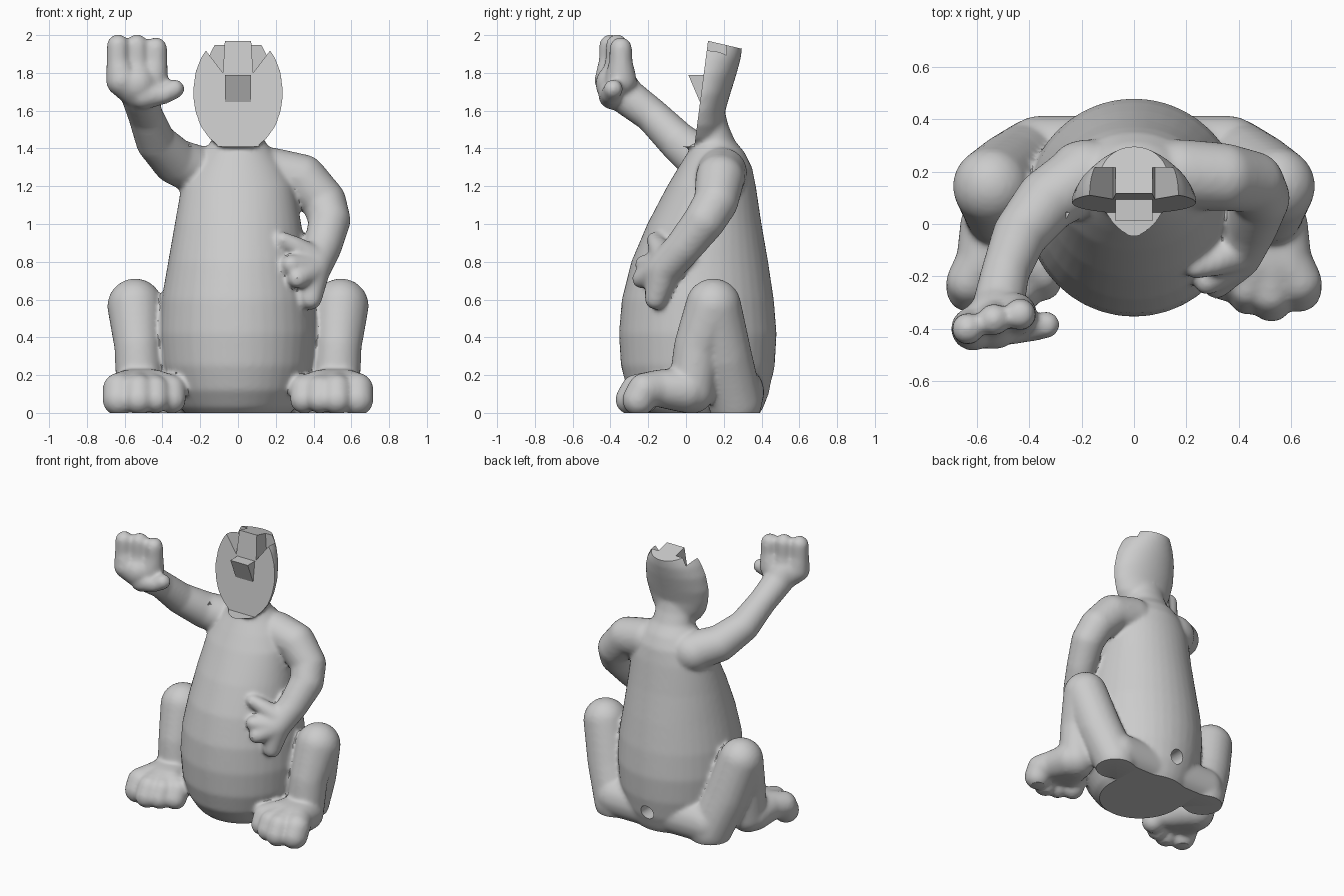
import bpy, bmesh, math
from mathutils import Vector

cube = bpy.data.objects.get("Cube")
if cube:
    bpy.data.objects.remove(cube)

grey = bpy.data.materials.new("plain_grey")
grey.use_nodes = True
grey.diffuse_color = (0.6, 0.6, 0.6, 1)
grey.node_tree.nodes["Principled BSDF"].inputs["Base Color"].default_value = (0.6, 0.6, 0.6, 1)


def make_object(name, bm):
    bmesh.ops.recalc_face_normals(bm, faces=bm.faces)
    mesh = bpy.data.meshes.new(name)
    bm.to_mesh(mesh)
    bm.free()
    mesh.materials.append(grey)
    obj = bpy.data.objects.new(name, mesh)
    bpy.context.collection.objects.link(obj)
    return obj


def limb(bm, points, flip=1):
    """Chain of tapered capsules through (x, y, z, radius) points."""
    for a, b in zip(points, points[1:]):
        part = bmesh.new()
        for x, y, z, r in (a, b):
            ball = bmesh.ops.create_icosphere(part, subdivisions=3, radius=r)
            bmesh.ops.translate(part, verts=ball["verts"], vec=(x * flip, y, z))
        hull = bmesh.ops.convex_hull(part, input=part.verts)
        spare = {v for v in hull["geom_interior"] + hull["geom_unused"]
                 if isinstance(v, bmesh.types.BMVert)}
        bmesh.ops.delete(part, geom=list(spare), context='VERTS')
        bmesh.ops.recalc_face_normals(part, faces=part.faces)
        temp = bpy.data.meshes.new("temp")
        part.to_mesh(temp)
        part.free()
        bm.from_mesh(temp)
        bpy.data.meshes.remove(temp)


def loft(bm, sections, sides=40):
    """Stack of ellipses: height, half width, front y, back y."""
    rings = []
    for z, w, front, back in sections:
        mid, depth = (front + back) / 2, (back - front) / 2
        turn = [2 * math.pi * i / sides for i in range(sides)]
        rings.append([bm.verts.new((w * math.cos(t), mid + depth * math.sin(t), z)) for t in turn])
    for low, high in zip(rings, rings[1:]):
        for i in range(sides):
            j = (i + 1) % sides
            bm.faces.new((low[i], low[j], high[j], high[i]))
    bm.faces.new(rings[0][::-1])
    bm.faces.new(rings[-1])


def prism(name, profile, axis, start, end):
    """Extrude a profile along X (given as y, z) or along Y (given as x, z)."""
    bm = bmesh.new()
    place = (lambda p, t: (t, p[0], p[1])) if axis == 'X' else (lambda p, t: (p[0], t, p[1]))
    face = bm.faces.new([bm.verts.new(place(p, start)) for p in profile])
    new = bmesh.ops.extrude_face_region(bm, geom=[face])["geom"]
    shift = Vector(place((0, 0), end - start))
    bmesh.ops.translate(bm, verts=[v for v in new if isinstance(v, bmesh.types.BMVert)], vec=shift)
    return make_object(name, bm)


bm = bmesh.new()

# Torso and neck
loft(bm, [(-0.04, 0.24, -0.16, 0.37), (0.03, 0.31, -0.25, 0.41), (0.12, 0.36, -0.31, 0.445),
          (0.25, 0.4, -0.345, 0.47), (0.42, 0.415, -0.355, 0.48), (0.6, 0.405, -0.34, 0.465),
          (0.8, 0.37, -0.29, 0.435), (1.0, 0.335, -0.205, 0.4), (1.2, 0.3, -0.1, 0.37),
          (1.3, 0.25, -0.04, 0.35), (1.38, 0.19, 0.01, 0.31), (1.44, 0.14, 0.04, 0.26),
          (1.52, 0.13, 0.04, 0.225), (1.62, 0.12, 0.05, 0.2)])

# Head: ellipses centred on the leaning face plane
head = []
for z, w, depth in [(1.41, 0.09, 0.15), (1.45, 0.15, 0.15), (1.52, 0.2, 0.145), (1.6, 0.228, 0.14),
                    (1.69, 0.24, 0.155), (1.8, 0.227, 0.175), (1.88, 0.197, 0.186),
                    (1.94, 0.155, 0.186), (1.98, 0.12, 0.18), (2.04, 0.09, 0.17)]:
    y = 0.045 + (z - 1.42) * 0.13
    head.append((z, w, y - depth, y + depth))
loft(bm, head)

# Hips and shoulders
limb(bm, [(-0.36, 0.27, 0.11, 0.145), (0.36, 0.27, 0.11, 0.145)])
limb(bm, [(-0.2, 0.19, 1.27, 0.13), (0.2, 0.19, 1.27, 0.13)])

# Legs, feet and toes
for side in (-1, 1):
    limb(bm, [(0.38, 0.26, 0.06, 0.145), (0.47, 0.2, 0.3, 0.15), (0.545, 0.145, 0.565, 0.148)], side)
    limb(bm, [(0.545, 0.145, 0.565, 0.148), (0.53, 0.06, 0.35, 0.125),
              (0.52, 0.03, 0.12, 0.125)], side)
    for x, y, r in [(0.35, -0.22, 0.075), (0.435, -0.275, 0.073),
                    (0.525, -0.295, 0.08), (0.63, -0.25, 0.088)]:
        limb(bm, [(0.45 + x * 0.15, 0.0, 0.12, 0.12), ((x + 0.53) / 2, -0.14, 0.13, 0.1),
                  (x, y + 0.03, 0.125, r), (x, y, 0.07, r)], side)

# Raised arm and waving hand
limb(bm, [(-0.18, 0.19, 1.27, 0.135), (-0.33, 0.09, 1.33, 0.123), (-0.435, -0.04, 1.435, 0.106),
          (-0.49, -0.18, 1.575, 0.093), (-0.52, -0.32, 1.68, 0.1), (-0.535, -0.37, 1.74, 0.11)])
for x, y, top in [(-0.635, -0.4, 1.945), (-0.535, -0.365, 1.945), (-0.435, -0.345, 1.93)]:
    limb(bm, [(-0.535, -0.36, 1.7, 0.09), (x * 0.8 - 0.107, y, 1.76, 0.085),
              (x, y, 1.86, 0.062), (x, y, top, 0.06)])
limb(bm, [(-0.5, -0.39, 1.68, 0.075), (-0.39, -0.4, 1.685, 0.05), (-0.335, -0.385, 1.715, 0.052)])

# Lowered arm and hand resting on the belly
limb(bm, [(0.18, 0.19, 1.27, 0.135), (0.34, 0.18, 1.24, 0.13), (0.455, 0.16, 1.12, 0.118),
          (0.485, 0.1, 1.02, 0.112), (0.45, -0.01, 0.88, 0.1), (0.4, -0.11, 0.77, 0.095)])
for tip in [(0.28, -0.22, 0.785, 0.052), (0.315, -0.235, 0.71, 0.052), (0.385, -0.16, 0.605, 0.06)]:
    limb(bm, [(0.4, -0.12, 0.76, 0.09), tip])
limb(bm, [(0.39, -0.11, 0.82, 0.075), (0.3, -0.15, 0.885, 0.052), (0.235, -0.165, 0.915, 0.045)])

body = make_object("body", bm)

# Flat cuts: sole plane, face, crown, two brow notches and the rear hole
circle = [(0.05 * math.cos(i * math.pi / 16), 0.15 + 0.05 * math.sin(i * math.pi / 16))
          for i in range(32)]
cutters = [
    prism("floor_cutter", [(-1, -1), (1, -1), (1, 0), (-1, 0)], 'X', -1, 1),
    prism("face_cutter", [(-0.6, 1.41), (0.044, 1.41), (0.135, 2.11), (-0.6, 2.11)], 'X', -0.26, 0.26),
    prism("crown_cutter", [(0, 1.997), (0.5, 1.88), (0.5, 2.2), (0, 2.2)], 'X', -0.25, 0.25),
    prism("hole_cutter", circle, 'Y', 0.3, 0.6),
]
for side in (-1, 1):
    notch = [(0.07 * side, 2.1), (0.07 * side, 1.96), (0.08 * side, 1.8),
             (0.175 * side, 1.925), (0.24 * side, 2.1)]
    cutters.append(prism("notch_cutter", notch, 'Y', -0.2, 0.215))

# Blend the parts into one skin, then cut
remesh = body.modifiers.new("blend", 'REMESH')
remesh.mode = 'VOXEL'
remesh.voxel_size = 0.013
soften = body.modifiers.new("soften", 'SMOOTH')
soften.factor = 0.5
soften.iterations = 10
for cutter in cutters:
    cutter.hide_render = True
    cut = body.modifiers.new(cutter.name, 'BOOLEAN')
    cut.operation = 'DIFFERENCE'
    cut.solver = 'EXACT'
    cut.object = cutter

bpy.context.view_layer.update()
graph = bpy.context.evaluated_depsgraph_get()
skin = bpy.data.meshes.new_from_object(body.evaluated_get(graph))
body.modifiers.clear()
body.data = skin
skin.materials.clear()
skin.materials.append(grey)
for poly in skin.polygons:
    poly.material_index = 0
for cutter in cutters:
    bpy.data.objects.remove(cutter)

bpy.ops.object.select_all(action='DESELECT')
body.select_set(True)
bpy.context.view_layer.objects.active = body
bpy.ops.object.shade_smooth_by_angle(angle=math.radians(35))

# Wedge snout
prism("snout", [(0.012, 1.79), (0.11, 1.79), (0.09, 1.645), (0.074, 1.645)], 'X', -0.07, 0.07)
